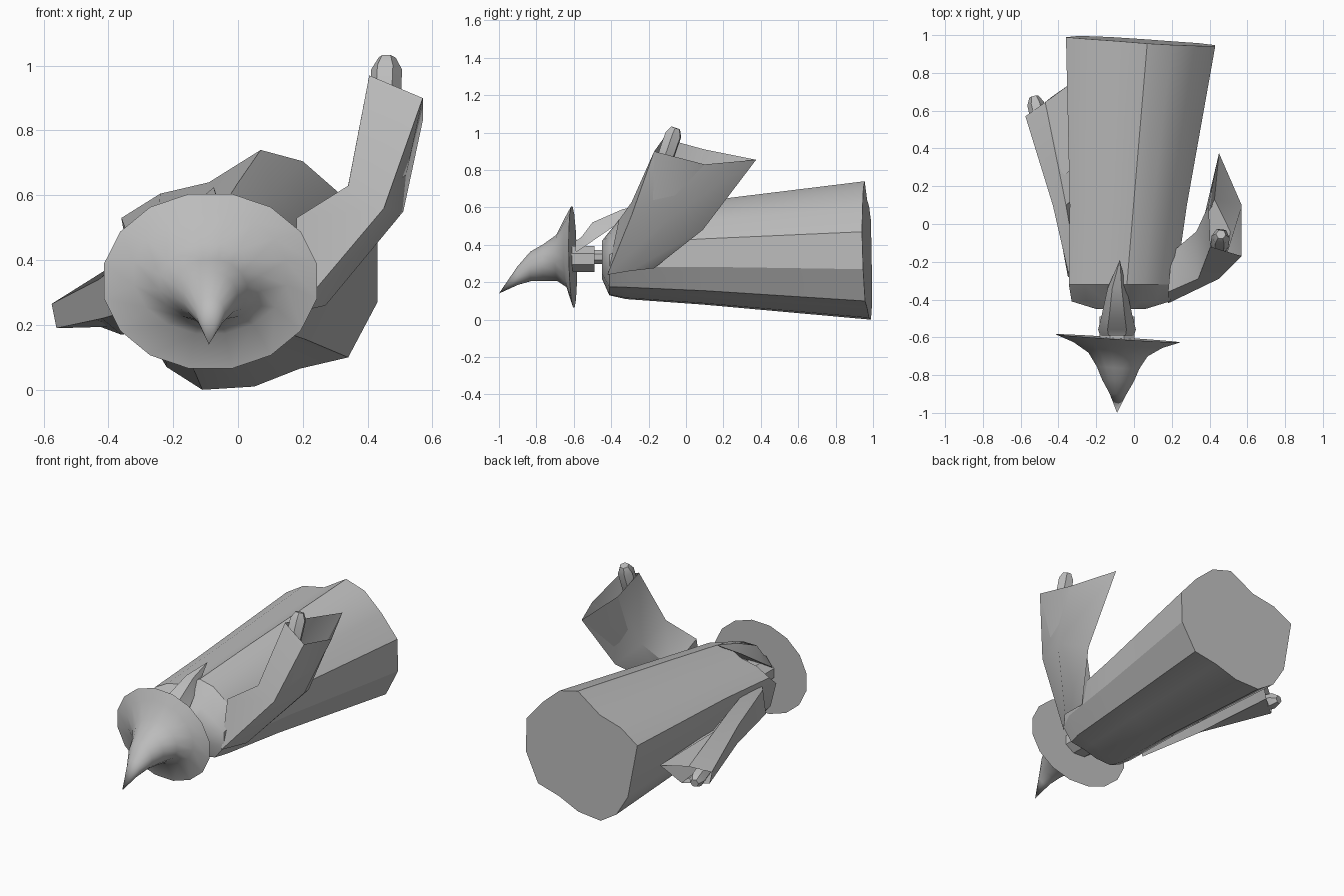
import bpy, bmesh, math
from mathutils import Vector

default_cube = bpy.data.objects.get("Cube")
if default_cube:
    bpy.data.objects.remove(default_cube, do_unlink=True)

# One plain grey for the whole figure
grey = bpy.data.materials.new("plain grey")
grey.use_nodes = True
colour = (0.5, 0.5, 0.5, 1)
grey.diffuse_color = colour
grey.node_tree.nodes["Principled BSDF"].inputs["Base Color"].default_value = colour


def loft(name, rings, angle=30, tip=None, cap_end=True):
    """Skin matching rings of points; close the start, and the end with a cap or a tip."""
    bm = bmesh.new()
    loops = [[bm.verts.new(point) for point in ring] for ring in rings]
    count = len(loops[0])
    for lower, upper in zip(loops, loops[1:]):
        for i in range(count):
            j = (i + 1) % count
            bm.faces.new((lower[i], lower[j], upper[j], upper[i]))
    bm.faces.new(loops[0])
    if tip:
        apex = bm.verts.new(tip)
        for i in range(count):
            bm.faces.new((loops[-1][i], loops[-1][(i + 1) % count], apex))
    elif cap_end:
        bm.faces.new(loops[-1])
    bmesh.ops.recalc_face_normals(bm, faces=bm.faces[:])
    mesh = bpy.data.meshes.new(name)
    bm.to_mesh(mesh)
    bm.free()
    mesh.materials.append(grey)
    obj = bpy.data.objects.new(name, mesh)
    bpy.context.collection.objects.link(obj)
    bpy.ops.object.select_all(action="DESELECT")
    obj.select_set(True)
    bpy.context.view_layer.objects.active = obj
    bpy.ops.object.shade_smooth_by_angle(angle=math.radians(angle))
    return obj


def oval(y, cx, cz, rx, rz, sides):
    """An ellipse standing across the y axis."""
    turns = [math.tau * (i + 0.5) / sides for i in range(sides)]
    return [Vector((cx + rx * math.cos(t), y, cz + rz * math.sin(t))) for t in turns]


def rod(name, start, end, radius, sides=6):
    """A blunt faceted finger shape between two points."""
    start, end = Vector(start), Vector(end)
    turn = (end - start).to_track_quat("Z", "Y")
    rings = []
    for along, scale in ((0, 0.8), (0.3, 1), (0.85, 1), (1, 0.55)):
        centre = start.lerp(end, along)
        rings.append([centre + turn @ Vector((math.cos(math.tau * i / sides),
                                              math.sin(math.tau * i / sides), 0))
                      * radius * scale for i in range(sides)])
    return loft(name, rings)


def sleeve(name, shoulder, elbow, cuff):
    """A sleeve with an open, hollow cuff."""
    rings = [[Vector(p) for p in ring] for ring in (shoulder, elbow, cuff)]
    middle = sum(rings[1], Vector()) / len(elbow)
    lining = [middle.lerp(p.lerp(q, 0.3), 0.85) for p, q in zip(rings[1], rings[2])]
    return loft(name, rings + [lining], angle=35)


# Robe: the hem outline is squeezed into smaller rings toward the shoulders
hem = [(-.36, .53), (-.24, .605), (-.09, .64), (.07, .74), (.2, .705), (.32, .6),
       (.43, .47), (.43, .27), (.34, .1), (.19, .065), (.05, .01), (-.11, 0),
       (-.22, .07), (-.3, .2)]


def robe_ring(y, left, right, low, high):
    ring = []
    for x, z in hem:
        across, up = (x + .36) / .79, z / .74
        ring.append(Vector((left + across * (right - left), y, low + up * (high - low))))
    return ring


hem_ring = [Vector((x, .982 - .063 * x - .03 * z, z)) for x, z in hem]
loft("robe", [hem_ring,
              robe_ring(.1, -.34, .28, .08, .635),
              robe_ring(-.32, -.345, .22, .11, .58),
              robe_ring(-.41, -.33, .19, .13, .47),
              robe_ring(-.45, -.2, .06, .22, .42)], angle=28)

# Head and neck
loft("neck", [oval(-.5, -.09, .335, .045, .04, 8), oval(-.42, -.09, .335, .045, .04, 8)])
loft("head", [oval(-.64, -.09, .325, .1, .075, 8), oval(-.49, -.09, .325, .1, .075, 8)])

# Beard lying over the chest
beard_rings = []
for y, half, low, high in ((-.59, .09, .36, .42), (-.56, .1, .38, .44),
                           (-.5, .085, .42, .52), (-.34, .05, .53, .59)):
    beard_rings.append([Vector((-.09 + s * half, y, z))
                        for s, z in ((-1, low), (1, low), (.5, high), (-.5, high))])
loft("beard", beard_rings, tip=(-.075, -.19, .625))

# Pointed hat with a wide tilted brim
hat_rings = []
for y, cz, rx, rz in ((-.605, .335, .335, .275), (-.64, .36, .24, .19),
                      (-.69, .33, .16, .125), (-.76, .305, .115, .1),
                      (-.83, .285, .085, .08), (-.9, .235, .045, .05)):
    ring = oval(y, -.085, cz, rx, rz, 16)
    for p in ring:
        p.y -= .065 * (p.x + .085) + .02 * (p.z - cz)
    hat_rings.append(ring)
loft("hat", hat_rings, angle=60, tip=(-.09, -1, .14))

# Raised left arm
sleeve("left_sleeve",
       [(.18, -.42, .24), (.27, -.3, .26), (.25, -.17, .275), (.2, -.15, .42), (.18, -.36, .53)],
       [(.45, -.29, .56), (.51, -.08, .55), (.42, .09, .48), (.33, -.04, .58), (.34, -.29, .63)],
       [(.57, -.17, .9), (.57, .1, .83), (.45, .375, .855), (.395, .1, .91), (.405, -.12, .97)])
rod("left_hand", (.45, -.14, .78), (.46, -.055, 1.025), .048)

# Lowered right arm beside the robe
sleeve("right_sleeve",
       [(-.35, -.25, .4), (-.35, -.28, .24), (-.3, -.28, .18), (-.25, -.28, .3), (-.29, -.3, .46)],
       [(-.43, .1, .34), (-.42, .1, .22), (-.36, .14, .17), (-.3, .15, .3), (-.36, .1, .4)],
       [(-.575, .57, .265), (-.56, .57, .19), (-.44, .67, .2), (-.34, .74, .31), (-.47, .645, .3)])
rod("right_hand", (-.47, .42, .26), (-.53, .675, .225), .045)
